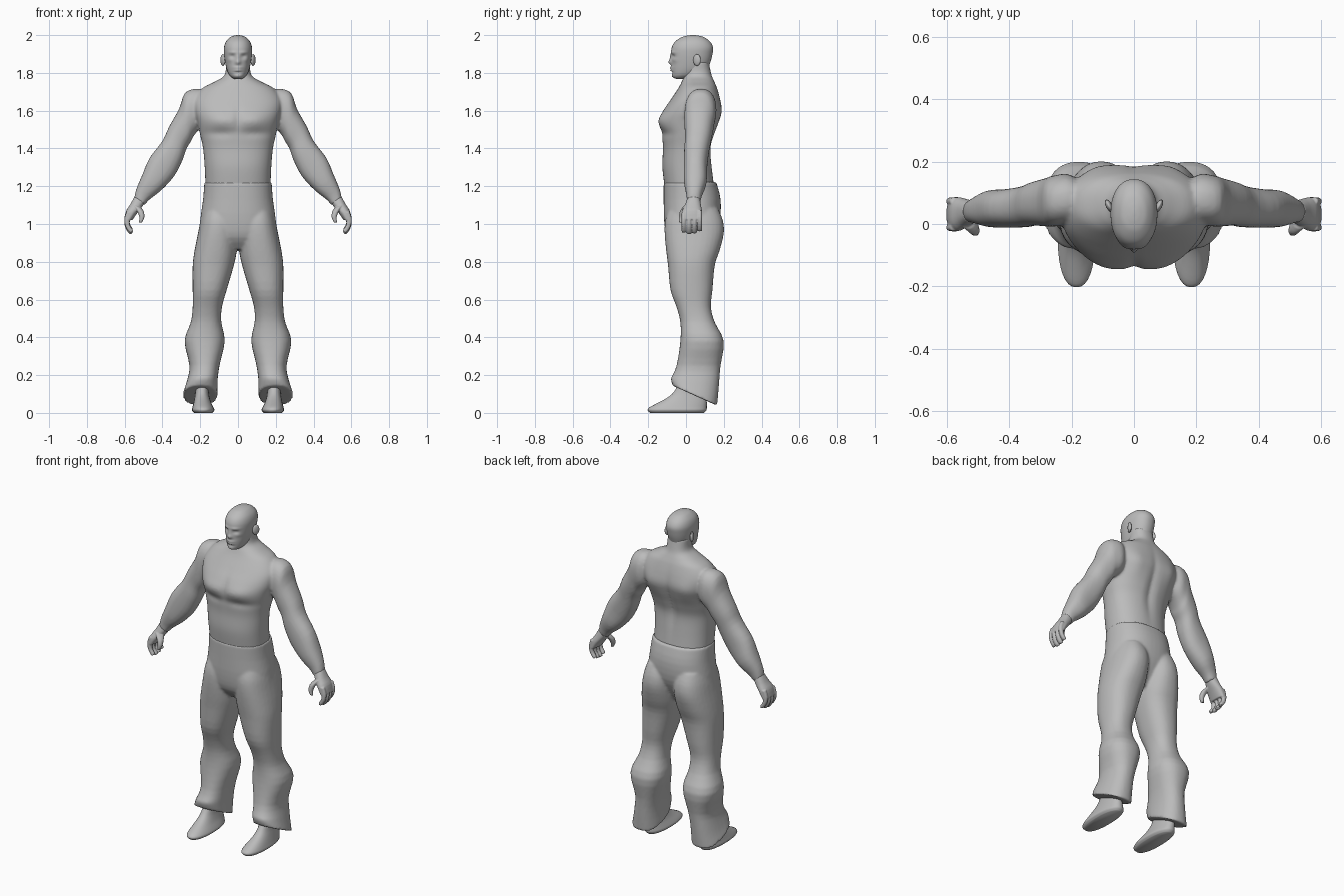
import bpy, bmesh, math
from mathutils import Vector, Matrix

cube = bpy.data.objects.get("Cube")
if cube:
    bpy.data.objects.remove(cube, do_unlink=True)

grey = bpy.data.materials.new("plain_grey")
grey.use_nodes = True
COLOUR = (0.5, 0.5, 0.5, 1)
grey.diffuse_color = COLOUR
grey.node_tree.nodes["Principled BSDF"].inputs["Base Color"].default_value = COLOUR


def level(z, x0, x1, front, back):
    """Horizontal section, given by its extents."""
    return (x0, z, x1, z, front, back)


def centred(z, half, front, back):
    return level(z, -half, half, front, back)


def signed_power(value, power):
    return math.copysign(abs(value) ** power, value)


def spline(stations, steps):
    """Catmull-Rom interpolation between the given sections."""
    pts = [Vector(s) for s in stations]
    pts = [pts[0]] + pts + [pts[-1]]
    result = []
    for a, b, c, d in zip(pts, pts[1:], pts[2:], pts[3:]):
        for i in range(steps):
            t = i / steps
            result.append((b * 2 + (c - a) * t + (a * 2 - b * 5 + c * 4 - d) * t**2
                           + (b * 3 - a - c * 3 + d) * t**3) * 0.5)
    return result + [pts[-1]]


def loft(bm, stations, side=1, sides=32, steps=3, roundness=2.3):
    """Skin rounded sections; each spans two x,z points and a depth range."""
    rings = []
    for x0, z0, x1, z1, front, back in spline(stations, steps):
        ring = []
        for i in range(sides):
            t = math.tau * i / sides
            u = (1 + signed_power(math.cos(t), 2 / roundness)) / 2
            v = (1 + signed_power(math.sin(t), 2 / roundness)) / 2
            ring.append(bm.verts.new((side * (x0 + (x1 - x0) * u),
                                      front + (back - front) * v,
                                      z0 + (z1 - z0) * u)))
        rings.append(ring)
    for a, b in zip(rings, rings[1:]):
        for i in range(sides):
            j = (i + 1) % sides
            bm.faces.new((a[i], a[j], b[j], b[i]))
    bm.faces.new(rings[0][::-1])
    bm.faces.new(rings[-1])
    return [v for ring in rings for v in ring]


def sculpt(verts, dents, middle, direction):
    """Push soft bumps along y on one side; direction -1 is the front."""
    for v in verts:
        fade = min(1, max(0, (v.co.y - middle) * direction / 0.05))
        push = sum(amount * math.exp(-((abs(v.co.x) - x) / sx) ** 2 - ((v.co.z - z) / sz) ** 2)
                   for x, z, sx, sz, amount in dents)
        v.co.y += direction * fade * push


def finish(name, bm, voxel=0, smoothing=4):
    """Turn the mesh into an object, optionally fused into one skin."""
    bmesh.ops.recalc_face_normals(bm, faces=bm.faces)
    for f in bm.faces:
        f.smooth = True
    mesh = bpy.data.meshes.new(name)
    bm.to_mesh(mesh)
    bm.free()
    mesh.materials.append(grey)
    obj = bpy.data.objects.new(name, mesh)
    bpy.context.collection.objects.link(obj)
    if voxel:
        fuse = obj.modifiers.new("fuse", "REMESH")
        fuse.mode = "VOXEL"
        fuse.voxel_size = voxel
        fuse.use_smooth_shade = True
        relax = obj.modifiers.new("relax", "SMOOTH")
        relax.factor = 0.5
        relax.iterations = smoothing
    return obj


# Torso and neck
bm = bmesh.new()
torso = loft(bm, [
    centred(1.19, .172, -.112, .15), centred(1.3, .176, -.125, .138),
    centred(1.4, .185, -.122, .132), centred(1.47, .2, -.128, .15),
    centred(1.54, .215, -.14, .175), centred(1.6, .232, -.12, .19),
    centred(1.66, .232, -.08, .182), centred(1.72, .187, -.04, .165),
    centred(1.755, .12, -.022, .15), centred(1.79, .07, -.008, .135),
    centred(1.86, .064, 0, .12)], sides=64, steps=5)
# Chest muscles, breastbone groove, then spine groove and shoulder blades
sculpt(torso, [(.09, 1.55, .07, .04, .012), (0, 1.55, .015, .07, -.008),
               (.09, 1.48, .08, .02, -.008)], .0, -1)
sculpt(torso, [(0, 1.48, .025, .16, -.014), (.12, 1.58, .05, .07, .01)], .06, 1)
# Arms
ARM = [(.16, 1.7, .16, 1.53, .03, .13), (.215, 1.717, .205, 1.5, 0, .16),
       (.28, 1.695, .235, 1.465, -.008, .155), (.312, 1.61, .25, 1.435, -.008, .147),
       (.365, 1.515, .272, 1.4, -.005, .135), (.4, 1.44, .295, 1.335, -.01, .122),
       (.468, 1.35, .34, 1.25, -.012, .112), (.507, 1.26, .41, 1.175, -.01, .108),
       (.54, 1.18, .468, 1.13, .002, .085), (.55, 1.13, .495, 1.1, .005, .075)]
for side in (1, -1):
    loft(bm, ARM, side)
finish("upper_body", bm, .008)

# Trousers: hips and two flared legs
bm = bmesh.new()
loft(bm, [centred(1.222, .178, -.118, .16), centred(1.13, .185, -.118, .183),
          centred(1.02, .2, -.116, .178), centred(.93, .2, -.1, .14),
          centred(.865, .1, -.05, .1)], sides=48)
LEG = [level(1.08, .02, .18, -.09, .17), level(1.02, .005, .198, -.11, .195),
       level(.95, .002, .212, -.113, .2), level(.86, .006, .23, -.105, .178),
       level(.78, .022, .24, -.095, .152), level(.65, .06, .24, -.082, .14),
       level(.56, .085, .24, -.05, .132), level(.48, .088, .25, -.03, .152),
       level(.38, .07, .283, -.03, .2), level(.25, .098, .257, -.05, .183),
       level(.17, .108, .27, -.08, .175), level(.09, .108, .293, -.07, .165)]
for side in (1, -1):
    for v in loft(bm, LEG, side):
        # the hem rises over the instep and drops at the heel
        lower = min(1, max(0, (.2 - v.co.z) / .11))
        v.co.z -= lower * .45 * (v.co.y - .05)
finish("trousers", bm, .008)

# Head with brow, eye sockets, nose, lips and chin
bm = bmesh.new()
head = loft(bm, [
    centred(1.768, .018, -.05, -.01), centred(1.775, .032, -.066, .03),
    centred(1.79, .047, -.073, .07), centred(1.82, .06, -.076, .112),
    centred(1.86, .069, -.076, .13), centred(1.9, .074, -.078, .14),
    centred(1.935, .074, -.075, .143), centred(1.965, .064, -.058, .128),
    centred(1.988, .043, -.025, .098), centred(1.997, .022, .005, .068),
    centred(2, .005, .03, .045)], sides=64, steps=6, roundness=2.2)
sculpt(head, [(0, 1.856, .013, .013, .016), (0, 1.88, .009, .02, .008),
              (.03, 1.908, .022, .007, .006), (.03, 1.888, .014, .01, -.009),
              (0, 1.828, .022, .005, .011), (0, 1.814, .02, .005, .01),
              (0, 1.802, .02, .005, -.004), (0, 1.783, .02, .008, .004),
              (.045, 1.868, .014, .011, .004)], .0, -1)
finish("head", bm)

# Hands with curled fingers and a thumb
PALM = [(.548, 1.145, .492, 1.115, .006, .074), (.57, 1.105, .512, 1.085, -.008, .08),
        (.592, 1.07, .535, 1.055, -.022, .086), (.602, 1.025, .56, 1.02, -.024, .086)]
FINGER = [(.59, 1.06, .56, 1.05), (.602, 1.02, .572, 1.015),
          (.598, .985, .572, .985), (.582, .955, .558, .963), (.568, .945, .556, .955)]
THUMB = [(.555, 1.1, .51, 1.085, -.015, .03), (.535, 1.07, .498, 1.065, -.032, .008),
         (.522, 1.035, .496, 1.035, -.038, -.01), (.525, 1.008, .508, 1.008, -.036, -.018)]
EAR_SIZE = Matrix.Diagonal((.01, .022, .031, 1))
FOOT = [level(0, .137, .232, -.19, .095), level(.014, .125, .244, -.203, .108),
        level(.03, .13, .241, -.192, .11), level(.055, .142, .235, -.145, .11),
        level(.08, .15, .23, -.1, .107), level(.11, .155, .226, -.065, .1),
        level(.17, .155, .225, -.03, .1)]
for side, word in ((1, "left"), (-1, "right")):
    bm = bmesh.new()
    loft(bm, PALM, side)
    loft(bm, THUMB, side, sides=16)
    for n in range(4):
        y = -.023 + n * .028
        drop = (.008, 0, .004, .015)[n]
        loft(bm, [(a, b + drop, c, d + drop, y, y + .024) for a, b, c, d in FINGER],
             side, sides=16)
    finish(word + "_hand", bm, .004, 1)

    # Bare foot
    bm = bmesh.new()
    loft(bm, FOOT, side)
    finish(word + "_foot", bm)

    # Ear, its rear edge turned outward
    bm = bmesh.new()
    place = (Matrix.Translation((side * .08, .058, 1.868))
             @ Matrix.Rotation(-side * .45, 4, "Z") @ EAR_SIZE)
    bmesh.ops.create_uvsphere(bm, u_segments=16, v_segments=10, radius=1, matrix=place)
    finish(word + "_ear", bm)
